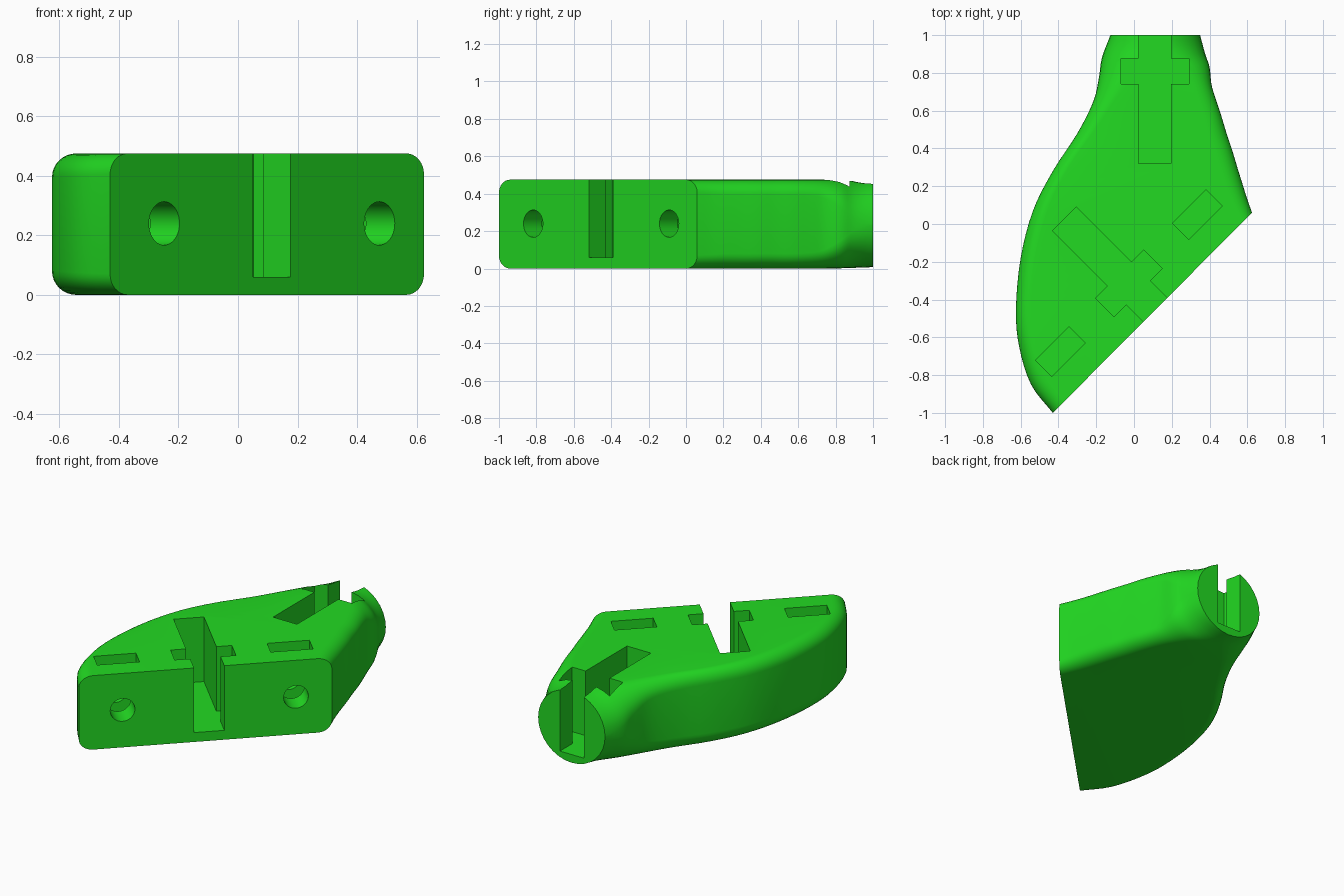
import bpy, bmesh, math
from mathutils import Vector

if "Cube" in bpy.data.objects:
    bpy.data.objects.remove(bpy.data.objects["Cube"])

H = 0.475
green = bpy.data.materials.new("bright green")
green.diffuse_color = (0.016, 0.70, 0.016, 1)
green.use_nodes = True
green.node_tree.nodes["Principled BSDF"].inputs["Base Color"].default_value = green.diffuse_color


def add_object(name, bm):
    bmesh.ops.recalc_face_normals(bm, faces=bm.faces)
    mesh = bpy.data.meshes.new(name)
    bm.to_mesh(mesh)
    bm.free()
    ob = bpy.data.objects.new(name, mesh)
    bpy.context.collection.objects.link(ob)
    mesh.materials.append(green)
    return ob


def prism(name, pts, z0, z1):
    bm = bmesh.new()
    low = [bm.verts.new((x, y, z0)) for x, y in pts]
    top = [bm.verts.new((x, y, z1)) for x, y in pts]
    bm.faces.new(low)
    bm.faces.new(top)
    n = len(pts)
    for i in range(n):
        bm.faces.new((low[i], low[(i + 1) % n], top[(i + 1) % n], top[i]))
    return add_object(name, bm)


# Body: rounded sections lofted from the slanted face to the round end
# left x, left y, right x, right y, corner radius, half height
stations = [Vector(s) for s in (
    (-.43, -1, .625, .06, .07, .2375), (-.545, -.85, .60, .13, .075, .2375),
    (-.608, -.65, .575, .21, .08, .2375), (-.625, -.45, .55, .29, .08, .2375),
    (-.60, -.18, .52, .39, .08, .2375), (-.535, .07, .49, .48, .08, .2375),
    (-.43, .28, .46, .58, .08, .2375), (-.30, .48, .43, .67, .085, .2375),
    (-.215, .65, .41, .74, .10, .2375), (-.185, .78, .40, .83, .15, .2365),
    (-.17, .88, .377, .90, .20, .234), (-.125, 1, .35, 1, .23, .23))]


def spline(pts, steps):
    ext = [2 * pts[0] - pts[1]] + pts + [2 * pts[-1] - pts[-2]]
    out = []
    for i in range(len(pts) - 1):
        a, b, c, d = ext[i:i + 4]
        for k in range(steps):
            t = k / steps
            out.append(0.5 * (2 * b + (c - a) * t + (2 * a - 5 * b + 4 * c - d) * t * t
                              + (3 * b - a - 3 * c + d) * t ** 3))
    return out + [pts[-1]]


bm = bmesh.new()
rings = []
for lx, ly, rx, ry, r, hh in spline(stations, 4):
    left, right = Vector((lx, ly, H / 2)), Vector((rx, ry, H / 2))
    mid, axis, hw = (left + right) / 2, (right - left).normalized(), (right - left).length / 2
    hh = min(hh, H / 2)
    rz = min(r, hh * 0.999)
    rh = min(r * 1.2, hw * 0.999)
    ring = []
    for q, (sx, sz) in enumerate(((1, 1), (-1, 1), (-1, -1), (1, -1))):
        for k in range(9):
            a = (q + k / 8) * math.pi / 2
            u = sx * (hw - rh) + rh * math.cos(a)
            v = sz * (hh - rz) + rz * math.sin(a)
            ring.append(bm.verts.new(mid + axis * u + Vector((0, 0, v))))
    rings.append(ring)
n = len(rings[0])
for a, b in zip(rings, rings[1:]):
    for i in range(n):
        bm.faces.new((a[i], a[(i + 1) % n], b[(i + 1) % n], b[i]))
bm.faces.new(rings[0])
bm.faces.new(rings[-1])
body = add_object("bracket_body", bm)

# Slanted frame: s runs along the slanted face, d runs inward
S = math.sqrt(0.5)


def slant(cx, cy, pts):
    return [(cx + S * (s - d), cy + S * (s + d)) for s, d in pts]


def cross(w, length, wing, d0, d1):
    return [(-w, -.1), (w, -.1), (w, d0), (wing, d0), (wing, d1), (w, d1),
            (w, length), (-w, length), (-w, d1), (-wing, d1), (-wing, d0), (-w, d0)]


# Cross-shaped channels in the slanted face and the round end
cutters = [
    prism("slant_channel", slant(.112, -.453, cross(.0895, .68, .181, .127, .265)), .06, .6),
    prism("end_channel", [(.11 + s, 1 - d) for s, d in cross(.085, .68, .18, .125, .26)], .06, .6)]

# Screw holes and nut pockets
for x in (-.25, .475):
    y = x - .565
    cutters.append(prism("nut_pocket", slant(x, y, [(-.125, .137), (.125, .137), (.125, .258), (-.125, .258)]),
                         .11, .6))
    bm = bmesh.new()
    bmesh.ops.create_cone(bm, cap_ends=True, segments=40, radius1=.073, radius2=.073, depth=.5)
    hole = add_object("screw_hole", bm)
    hole.rotation_euler = (math.pi / 2, 0, math.pi / 4)
    hole.location = (x - S * .1, y + S * .1, .24)
    cutters.append(hole)

bpy.context.view_layer.objects.active = body
body.select_set(True)
for c in cutters:
    mod = body.modifiers.new(c.name, 'BOOLEAN')
    mod.operation, mod.solver, mod.object = 'DIFFERENCE', 'EXACT', c
    bpy.ops.object.modifier_apply(modifier=mod.name)
for c in cutters:
    bpy.data.objects.remove(c)
bpy.ops.object.shade_smooth_by_angle(angle=math.radians(32))
